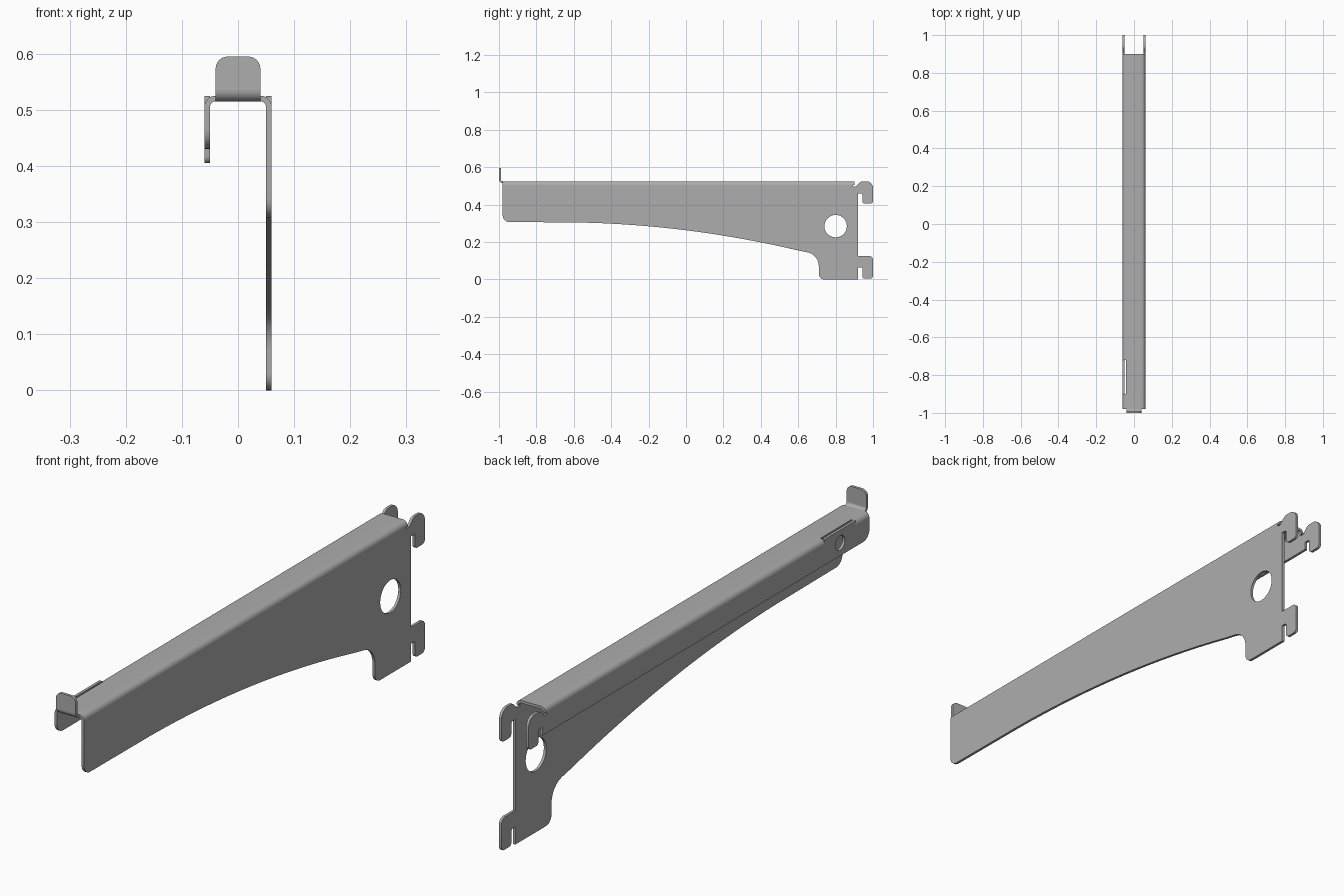
import bpy, math
from mathutils import Matrix, Vector

if "Cube" in bpy.data.objects:
    bpy.data.objects.remove(bpy.data.objects["Cube"])

steel = bpy.data.materials.new("grey steel")
steel.diffuse_color = (0.42, 0.42, 0.42, 1)
steel.use_nodes = True
steel.node_tree.nodes["Principled BSDF"].inputs["Base Color"].default_value = steel.diffuse_color

# Profile planes: side profiles are (y, z), cross-sections are (x, z)
SIDE = Matrix(((0, 0, 1), (1, 0, 0), (0, 1, 0))).to_4x4()
FRONT = Matrix(((1, 0, 0), (0, 0, -1), (0, 1, 0))).to_4x4()


def rounded(corners, steps=6):
    """Outline from (a, b) or (a, b, radius) corners."""
    out = []
    n = len(corners)
    for i, c in enumerate(corners):
        p = Vector(c[:2])
        if len(c) < 3:
            out.append(p)
            continue
        u = (Vector(corners[i - 1][:2]) - p).normalized()
        v = (Vector(corners[(i + 1) % n][:2]) - p).normalized()
        half = u.angle(v) / 2
        centre = p + (u + v).normalized() * (c[2] / math.sin(half))
        s = p + u * (c[2] / math.tan(half)) - centre
        e = p + v * (c[2] / math.tan(half)) - centre
        sweep = s.angle_signed(e)
        for k in range(steps + 1):
            a = -sweep * k / steps
            out.append(centre + Vector((s.x * math.cos(a) - s.y * math.sin(a),
                                        s.x * math.sin(a) + s.y * math.cos(a))))
    return out


def arc(cx, cz, r, a0, a1, steps=8):
    angles = [math.radians(a0 + (a1 - a0) * k / steps) for k in range(steps + 1)]
    return [(cx + r * math.cos(a), cz + r * math.sin(a)) for a in angles]


def plate(name, loops, plane, start, end):
    """Filled outline (further loops are holes) extruded from start to end."""
    cu = bpy.data.curves.new(name, 'CURVE')
    cu.dimensions = '2D'
    cu.fill_mode = 'BOTH'
    cu.extrude = abs(end - start) / 2
    for loop in loops:
        sp = cu.splines.new('POLY')
        sp.points.add(len(loop) - 1)
        for pt, p in zip(sp.points, loop):
            pt.co = (p[0], p[1], 0, 1)
        sp.use_cyclic_u = True
    ob = bpy.data.objects.new(name, cu)
    bpy.context.collection.objects.link(ob)
    mid = (start + end) / 2
    ob.matrix_world = Matrix.Translation((mid, 0, 0) if plane is SIDE else (0, mid, 0)) @ plane
    bpy.ops.object.select_all(action='DESELECT')
    ob.select_set(True)
    bpy.context.view_layer.objects.active = ob
    bpy.ops.object.convert(target='MESH')
    ob = bpy.context.object
    ob.data.materials.clear()
    ob.data.materials.append(steel)
    bpy.ops.object.shade_smooth_by_angle(angle=math.radians(30))
    return ob


# Upper hook, from the inner slot round to the notch behind the top plate
hook = [(0.92, 0.46), (0.943, 0.46, 0.008), (0.943, 0.405, 0.012), (1.0, 0.405, 0.015),
        (1.0, 0.525, 0.035), (0.935, 0.525, 0.025), (0.908, 0.498), (0.892, 0.498),
        (0.892, 0.505)]

# Lower hook, from the flange foot upward
low_hook = [(0.92, 0.0), (0.92, 0.065), (0.943, 0.065, 0.008), (0.943, 0.005, 0.012),
            (1.0, 0.005, 0.015), (1.0, 0.125, 0.02), (0.92, 0.125)]

# Curved lower edge of the tall flange
belly = []
for k in range(17):
    t = k / 16
    belly.append((-0.6 + 1.2 * t, 0.305 - 0.018 * t - 0.132 * t ** 2))

tall = rounded([(-0.98, 0.505), (-0.98, 0.307, 0.035)] + belly
               + [(0.71, 0.133, 0.075), (0.71, 0.0, 0.03)] + low_hook + hook)
plate("tall_flange", [tall, arc(0.8, 0.285, 0.06, 0, 348.75, 31)], SIDE, 0.05, 0.06)

# Short flange with a raised lip beside the slot and a small hole
short = rounded([(-0.72, 0.505), (-0.72, 0.525), (-0.9, 0.525), (-0.9, 0.505),
                 (-0.98, 0.505), (-0.98, 0.43, 0.035), (0.92, 0.43)] + hook)
plate("short_flange", [short, arc(-0.81, 0.478, 0.027, 0, 345, 23)], SIDE, -0.06, -0.05)

# Top plate with rolled edges, slotted on the left near the front
right_bend = arc(0.04, 0.505, 0.02, 90, 0) + arc(0.04, 0.505, 0.01, 0, 90)
left_bend = arc(-0.04, 0.505, 0.01, 90, 180) + arc(-0.04, 0.505, 0.02, 180, 90)
slot_edge = [(-0.043, 0.515), (-0.043, 0.525)]
for name, left, y0, y1 in (("top_plate_front", left_bend, -0.98, -0.9),
                           ("top_plate_slotted", slot_edge, -0.9, -0.72),
                           ("top_plate", left_bend, -0.72, 0.9)):
    plate(name, [right_bend + left], FRONT, y0, y1)

# Upturned end stop and its bend
plate("end_stop_bend", [arc(-0.98, 0.535, 0.02, 180, 270) + arc(-0.98, 0.535, 0.01, 270, 180)],
      SIDE, -0.04, 0.04)
plate("end_stop", [rounded([(-0.04, 0.535), (0.04, 0.535), (0.04, 0.595, 0.022),
                            (-0.04, 0.595, 0.022)])], FRONT, -1.0, -0.99)
